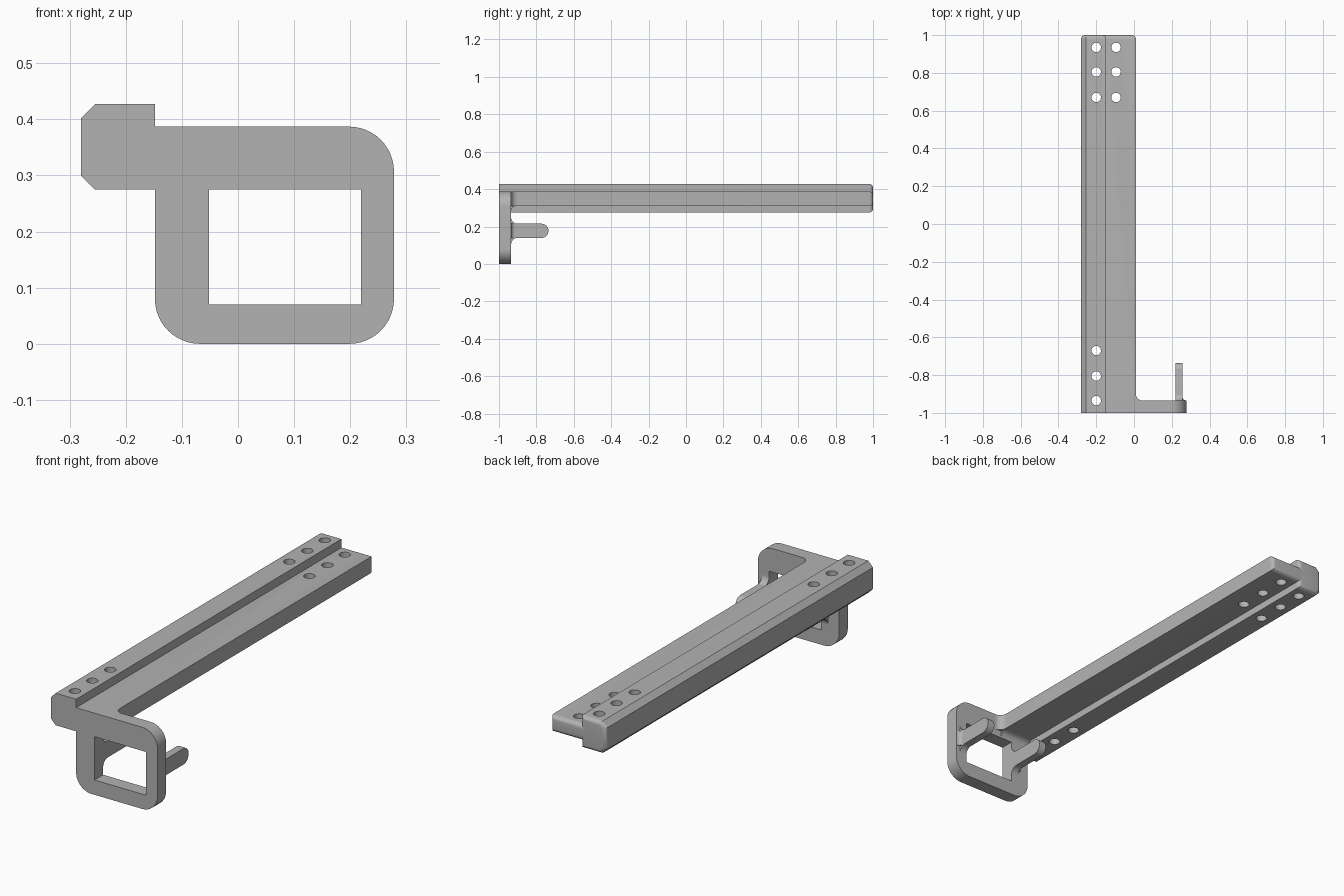
import bpy, bmesh
from math import sin, cos, pi, radians
from mathutils import Vector

if "Cube" in bpy.data.objects:
    bpy.data.objects.remove(bpy.data.objects["Cube"])

grey = bpy.data.materials.new("plain grey")
grey.use_nodes = True
colour = (0.45, 0.45, 0.45, 1)
grey.diffuse_color = colour
grey.node_tree.nodes["Principled BSDF"].inputs["Base Color"].default_value = colour


def arc(cx, cy, r, start, end, n=12):
    """Points on an arc, angles in degrees."""
    angles = [radians(start + (end - start) * i / n) for i in range(n + 1)]
    return [(cx + r * cos(a), cy + r * sin(a)) for a in angles]


def box(u0, u1, v0, v1):
    return [(u0, v0), (u1, v0), (u1, v1), (u0, v1)]


def cove(u, v, du, dv, r):
    """Concave fillet profile in the corner (u, v), opening towards (du, dv)."""
    pts = [(u, v)]
    for i in range(11):
        a = pi / 2 * i / 10
        pts.append((u + du * r * (1 - sin(a)), v + dv * r * (1 - cos(a))))
    return pts


def prism(name, pts, axis, lo, hi, round_end=None):
    """Extrude a 2D profile along an axis; optionally round its far end edges."""
    place = {"x": lambda u, v, w: (w, u, v),
             "y": lambda u, v, w: (u, w, v),
             "z": lambda u, v, w: (u, v, w)}[axis]
    bm = bmesh.new()
    face = bm.faces.new([bm.verts.new(place(u, v, lo)) for u, v in pts])
    top = bmesh.ops.extrude_face_region(bm, geom=[face])["geom"]
    step = Vector(place(0, 0, hi - lo))
    bmesh.ops.translate(bm, vec=step, verts=[g for g in top if isinstance(g, bmesh.types.BMVert)])
    bmesh.ops.recalc_face_normals(bm, faces=bm.faces)
    if round_end:
        edges = [e for e in bm.edges if round_end(*e.verts)]
        bmesh.ops.bevel(bm, geom=edges, offset=0.02, segments=6, profile=0.5, affect="EDGES")
    mesh = bpy.data.meshes.new(name)
    bm.to_mesh(mesh)
    bm.free()
    obj = bpy.data.objects.new(name, mesh)
    bpy.context.collection.objects.link(obj)
    mesh.materials.append(grey)
    return obj


def cut(obj, cutter):
    mod = obj.modifiers.new("cut", "BOOLEAN")
    mod.operation = "DIFFERENCE"
    mod.solver = "EXACT"
    mod.object = cutter
    cutter.hide_render = True
    cutter.hide_set(True)


def finish(obj):
    """Apply modifiers, drop the cutters and smooth the curved faces."""
    bpy.ops.object.select_all(action="DESELECT")
    bpy.context.view_layer.objects.active = obj
    obj.select_set(True)
    cutters = [m.object for m in obj.modifiers]
    for m in list(obj.modifiers):
        bpy.ops.object.modifier_apply(modifier=m.name)
    for c in cutters:
        bpy.data.objects.remove(c)
    bpy.ops.object.shade_smooth_by_angle(angle=radians(30))


# Main sizes
RAIL_L, RAIL_R, DECK_R = -0.28, -0.148, 0.01
RAIL_LOW, RAIL_TOP = 0.275, 0.427
DECK_LOW, DECK_TOP = 0.31, 0.387
FRAME_R, BACK = 0.278, -0.935
parts = []

# Rail with two chamfered corners and a rounded back end
rail = prism("rail", [(RAIL_R, RAIL_LOW), (RAIL_R, RAIL_TOP), (-0.255, RAIL_TOP),
                      (RAIL_L, 0.402), (RAIL_L, 0.3), (-0.255, RAIL_LOW)], "y", -1, 1,
             lambda a, b: min(a.co.y, b.co.y) > 0.99)

# Flat deck beside the rail, tucked slightly into it
deck = prism("deck", box(RAIL_R - 0.018, DECK_R, DECK_LOW, DECK_TOP), "y", BACK, 1,
             lambda a, b: min(a.co.y, b.co.y) > 0.99 and max(a.co.x, b.co.x) > 0)

# Screw holes
back_holes = [0.935, 0.805, 0.67]
for y in back_holes + [-y for y in back_holes]:
    cut(rail, prism("hole_cutter", arc(-0.2, y, 0.025, 0, 345, 23), "z", 0.2, 0.5))
for y in back_holes:
    cut(deck, prism("hole_cutter", arc(-0.095, y, 0.025, 0, 345, 23), "z", 0.2, 0.5))

# Front frame with rounded corners and a rectangular opening
R = 0.08
outline = ([(RAIL_R, DECK_TOP)] + arc(RAIL_R + R, R, R, 180, 270)
           + arc(FRAME_R - R, R, R, 270, 360)
           + arc(FRAME_R - R, DECK_TOP - R, R, 0, 90))
frame = prism("front_frame", outline, "y", -1, BACK)
cut(frame, prism("opening_cutter", box(-0.052, 0.219, 0.07, 0.275), "y", -1.1, -0.8))
parts += [rail, deck, frame]

# Fillets where the deck meets the frame
parts.append(prism("deck_side_fillet", cove(DECK_R, BACK, 1, 1, 0.035), "z", DECK_LOW, DECK_TOP))
parts.append(prism("deck_under_fillet", cove(BACK, DECK_LOW, 1, -1, 0.03), "x", RAIL_R, DECK_R))

# Two round-tipped prongs behind the frame, flared at the base
MID, HALF, FLARE = 0.177, 0.038, 0.035
side = (arc(BACK + FLARE, MID + HALF + FLARE, FLARE, 180, 270)
        + arc(-0.735 - HALF, MID, HALF, 90, -90, 18)
        + arc(BACK + FLARE, MID - HALF - FLARE, FLARE, 90, 180))
for label, inner, out in (("left", 0.219, 1), ("right", -0.052, -1)):
    outer = inner + out * 0.037
    parts.append(prism(label + "_prong", side, "x", min(inner, outer), max(inner, outer)))
    parts.append(prism(label + "_prong_fillet", cove(outer, BACK, out, 1, 0.022), "z",
                       MID - HALF, MID + HALF))

for part in parts:
    finish(part)
